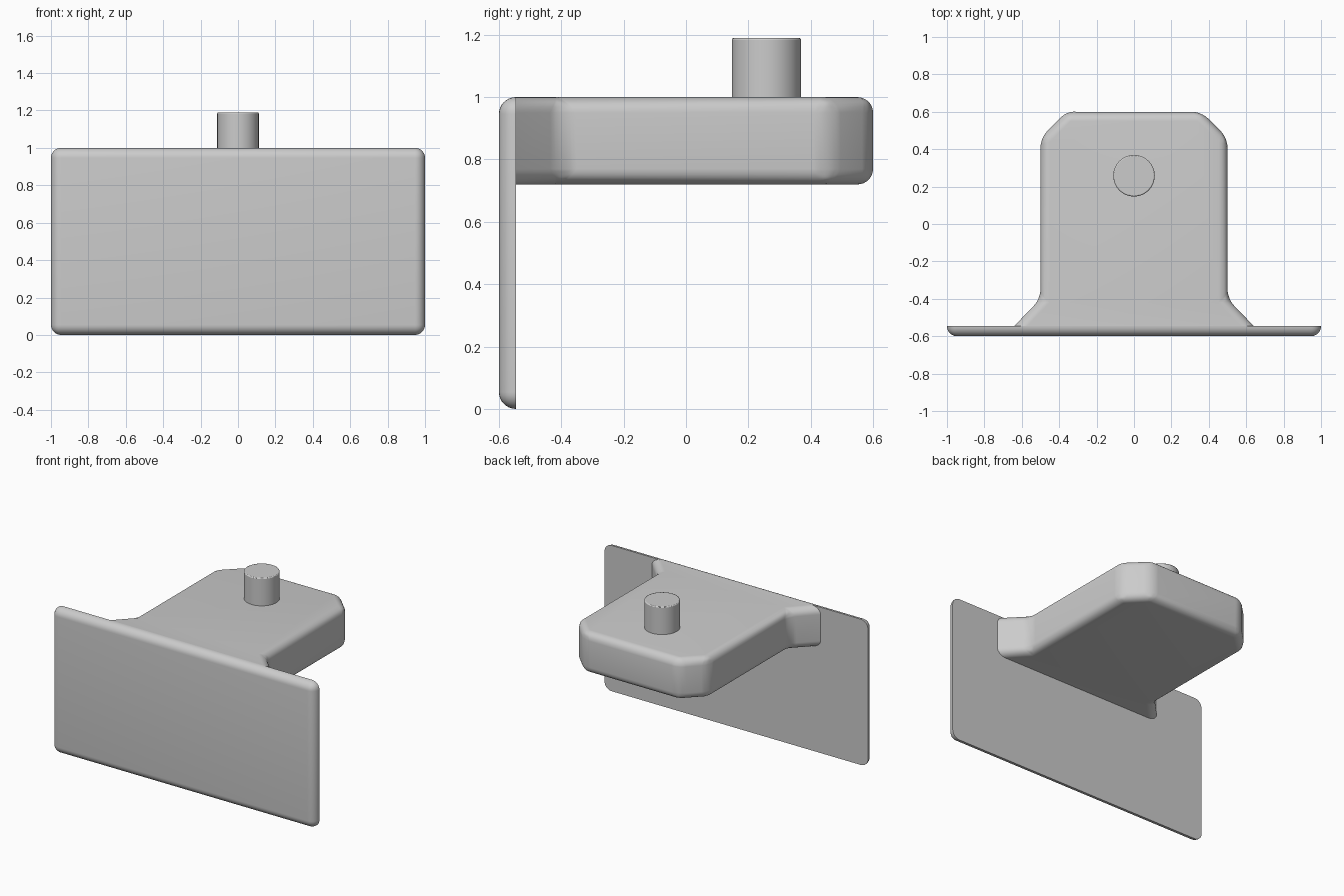
import bpy
import bmesh
import math

cube = bpy.data.objects.get("Cube")
if cube:
    bpy.data.objects.remove(cube, do_unlink=True)

grey = bpy.data.materials.new("plain grey")
grey.use_nodes = True
color = (0.6, 0.6, 0.6, 1)
grey.diffuse_color = color
grey.node_tree.nodes["Principled BSDF"].inputs["Base Color"].default_value = color

BACK = -0.545   # rear face of the plate, where the arm begins


def prism(name, outline, offset, radius, segments, keep_sharp):
    """Extrude an outline, then round every edge that keep_sharp rejects."""
    bm = bmesh.new()
    face = bm.faces.new([bm.verts.new(p) for p in outline])
    moved = bmesh.ops.extrude_face_region(bm, geom=[face], use_keep_orig=True)
    verts = [g for g in moved["geom"] if isinstance(g, bmesh.types.BMVert)]
    bmesh.ops.translate(bm, verts=verts, vec=offset)
    bmesh.ops.recalc_face_normals(bm, faces=bm.faces)
    edges = [e for e in bm.edges if not keep_sharp(e)]
    bmesh.ops.bevel(bm, geom=edges, offset=radius, offset_type='OFFSET',
                    segments=segments, profile=0.5, affect='EDGES', clamp_overlap=True)
    mesh = bpy.data.meshes.new(name)
    bm.to_mesh(mesh)
    bm.free()
    obj = bpy.data.objects.new(name, mesh)
    bpy.context.collection.objects.link(obj)
    finish(obj)
    return obj


def finish(obj):
    obj.data.materials.append(grey)
    bpy.ops.object.select_all(action='DESELECT')
    obj.select_set(True)
    bpy.context.view_layer.objects.active = obj
    bpy.ops.object.shade_smooth_by_angle(angle=math.radians(32))


def on_back(edge):
    return all(abs(v.co.y - BACK) < 1e-4 for v in edge.verts)


# Upright front plate: rounded front rim and corners, crisp rear rim
prism("front_plate", [(-1, -0.6, 0), (1, -0.6, 0), (1, -0.6, 1), (-1, -0.6, 1)],
      (0, 0.6 + BACK, 0), 0.054, 8, on_back)

# Support arm: flared root, straight sides, clipped far corners
side = [(0.64, BACK), (0.5, -0.4), (0.5, 0.46), (0.36, 0.6)]
outline = side + [(-x, y) for x, y in reversed(side)]
prism("support_arm", [(x, y, 0.72) for x, y in outline],
      (0, 0, 0.28), 0.05, 8, on_back)

# Round peg standing on the arm
bpy.ops.mesh.primitive_cylinder_add(vertices=64, radius=0.111, depth=0.23,
                                    location=(0, 0.258, 1.075))
peg = bpy.context.object
peg.name = "peg"
bevel = peg.modifiers.new("rim", 'BEVEL')
bevel.width = 0.006
bevel.segments = 2
finish(peg)
